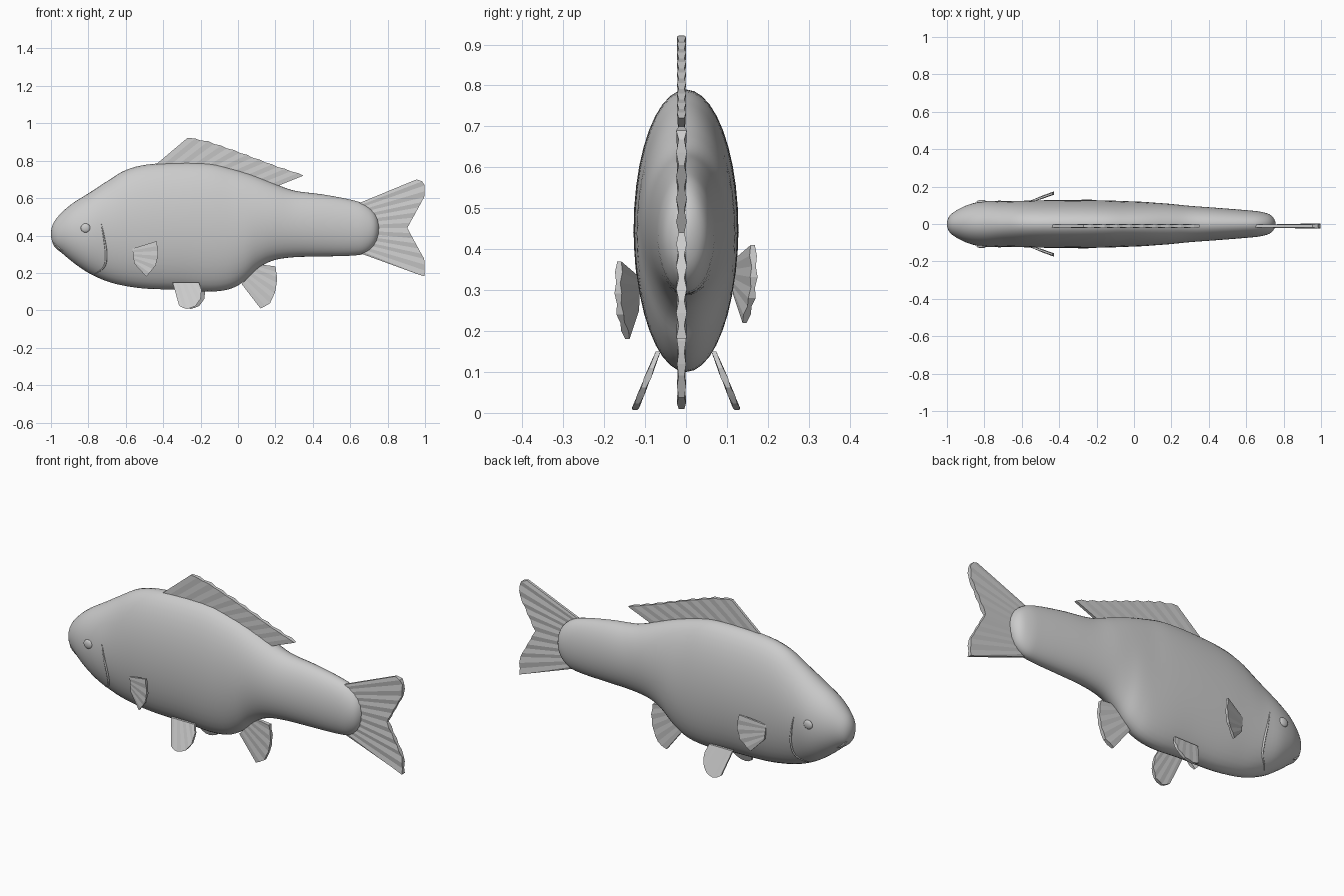
import bpy, bmesh, math
from mathutils import Vector

cube = bpy.data.objects.get("Cube")
if cube:
    bpy.data.objects.remove(cube, do_unlink=True)

grey = bpy.data.materials.new("plain grey")
grey.use_nodes = True
grey.diffuse_color = (0.6, 0.6, 0.6, 1)
grey.node_tree.nodes["Principled BSDF"].inputs["Base Color"].default_value = (0.6, 0.6, 0.6, 1)


def finish(bm, name, smooth):
    bmesh.ops.recalc_face_normals(bm, faces=bm.faces)
    mesh = bpy.data.meshes.new(name)
    bm.to_mesh(mesh)
    bm.free()
    mesh.materials.append(grey)
    for face in mesh.polygons:
        face.use_smooth = smooth
    obj = bpy.data.objects.new(name, mesh)
    bpy.context.collection.objects.link(obj)
    return obj


def spline(points, steps):
    """Smooth curve through points; the first and last are only guides."""
    pts = [Vector(p) for p in points]
    out = []
    for a, b, c, d in zip(pts, pts[1:], pts[2:], pts[3:]):
        for i in range(steps):
            t = i / steps
            out.append(b + (c - a) * t / 2 + (a * 2 - b * 5 + c * 4 - d) * t * t / 2
                       + (b * 3 - a - c * 3 + d) * t ** 3 / 2)
    return out + [pts[-2]]


def resample(points, count):
    """Evenly spaced points along a polyline."""
    pts = [Vector(p) for p in points]
    lengths = [(b - a).length for a, b in zip(pts, pts[1:])]
    out = []
    for i in range(count):
        left, k = sum(lengths) * i / (count - 1), 0
        while k < len(lengths) - 1 and left > lengths[k]:
            left -= lengths[k]
            k += 1
        out.append(pts[k].lerp(pts[k + 1], min(1, left / lengths[k])))
    return out


# Body: x, back height, belly height, half width
stations = [
    (-1, .41, .41, 0), (-.985, .47, .345, .045), (-.94, .525, .305, .078),
    (-.88, .575, .255, .105), (-.8, .625, .2, .122), (-.7, .69, .155, .122),
    (-.6, .75, .13, .124), (-.48, .78, .115, .127), (-.3, .79, .11, .128),
    (-.15, .785, .1, .126), (-.04, .76, .115, .122), (.04, .737, .16, .119),
    (.11, .712, .225, .114), (.19, .68, .267, .108), (.3, .64, .284, .097),
    (.45, .62, .288, .086), (.6, .592, .292, .074), (.68, .565, .305, .065),
    (.735, .515, .355, .045), (.757, .44, .44, 0)]


def mirror(s):
    return (s[0], s[2], s[1], -s[3])


rings = spline([mirror(stations[1])] + stations + [mirror(stations[-2])], 4)
SIDES = 40
bm = bmesh.new()
loops = []
for x, top, bottom, wide in rings[1:-1]:
    mid, high = (top + bottom) / 2, (top - bottom) / 2
    angles = [math.tau * i / SIDES for i in range(SIDES)]
    loops.append([bm.verts.new((x, wide * math.cos(a), mid + high * math.sin(a))) for a in angles])
for a, b in zip(loops, loops[1:]):
    for i in range(SIDES):
        j = (i + 1) % SIDES
        bm.faces.new((a[i], a[j], b[j], b[i]))
for loop, end in ((loops[0], rings[0]), (loops[-1], rings[-1])):
    tip = bm.verts.new((end[0], 0, end[1]))
    for i in range(SIDES):
        bm.faces.new((loop[i], loop[(i + 1) % SIDES], tip))
finish(bm, "body", True)


def skin(x, z):
    """Half width of the body at a point seen from the side."""
    for a, b in zip(rings, rings[1:]):
        if a[0] <= x <= b[0]:
            s = a.lerp(b, (x - a[0]) / (b[0] - a[0]))
            rise = (z - (s[1] + s[2]) / 2) / ((s[1] - s[2]) / 2)
            return s[3] * math.sqrt(max(0, 1 - rise * rise))
    return 0


def fin(name, base, edge, rays, depth, thin=.007, thick=.011, scallop=0):
    """Pleated fan from a base line to an outer edge, in x and z; depth gives y."""
    bm = bmesh.new()
    sheets = ([], [])
    for i, (root, tip) in enumerate(zip(resample(base, rays), resample(edge, rays))):
        half = thick if i % 2 else thin
        tip = tip + (tip - root).normalized() * (scallop if i % 2 else 0)
        for sheet, side in zip(sheets, (-1, 1)):
            sheet.append([bm.verts.new((p.x, depth(p.x, p.y) + side * h, p.y))
                          for p, h in ((root, thin), (tip, half))])
    front, back = sheets
    for sheet in sheets:
        for a, b in zip(sheet, sheet[1:]):
            bm.faces.new((a[0], a[1], b[1], b[0]))
    for i in range(rays - 1):
        for k in (0, 1):
            bm.faces.new((front[i][k], front[i + 1][k], back[i + 1][k], back[i][k]))
    for i in (0, -1):
        bm.faces.new((front[i][0], front[i][1], back[i][1], back[i][0]))
    return finish(bm, name, False)


def middle(x, z):
    return -.011


# Fins on the centre line
fin("dorsal_fin", [(-.45, .77), (-.1, .75), (.2, .66)],
    [(-.27, .922), (-.16, .9), (0, .845), (.2, .77), (.35, .72)], 19, middle, scallop=.006)
fin("tail_fin", [(.64, .57), (.64, .31)],
    [(.955, .7), (.998, .685), (.998, .61), (.905, .44), (.998, .27), (.998, .18), (.97, .19)],
    21, middle, .007, .013)
fin("anal_fin", [(.02, .14), (.12, .245)],
    [(.12, .01), (.17, .035), (.2, .1), (.21, .17), (.2, .235)], 10, middle)

# Paired fins, gill covers, eyes and mouth
gill = spline([(-.74, .52), (-.73, .46), (-.715, .38), (-.705, .3), (-.715, .235),
               (-.765, .195), (-.8, .19)], 5)
mouth = spline([(-1, .38), (-.985, .362), (-.96, .335), (-.935, .318), (-.9, .31)], 4)


def ridge(name, path, side, radius):
    curve = bpy.data.curves.new(name, "CURVE")
    curve.dimensions = "3D"
    curve.bevel_depth = radius
    curve.bevel_resolution = 2
    line = curve.splines.new("POLY")
    line.points.add(len(path) - 1)
    for i, p in enumerate(path):
        line.points[i].co = (p.x, side * skin(p.x, p.y), p.y, 1)
        line.points[i].radius = .3 + .7 * math.sin(math.pi * i / (len(path) - 1))
    curve.materials.append(grey)
    bpy.context.collection.objects.link(bpy.data.objects.new(name, curve))


for side, word in ((-1, "right"), (1, "left")):
    lift = .04 if side > 0 else 0
    shift = .02 if side > 0 else 0

    def flare(x, z):
        return side * (.118 + (x + .56) * .36)

    def splay(x, z):
        return side * (.068 + (.15 - z) * .4)

    def move(points, dx, dz):
        return [(x + dx, z + dz) for x, z in points]

    fin(word + "_pectoral_fin", move([(-.565, .33), (-.555, .25)], 0, lift),
        move([(-.435, .37), (-.425, .3), (-.44, .24), (-.49, .18)], 0, lift), 9, flare, .005, .009)
    fin(word + "_pelvic_fin", move([(-.35, .15), (-.21, .15)], shift, 0),
        move([(-.315, .025), (-.28, .005), (-.23, .02), (-.2, .06), (-.195, .11)], shift, 0),
        9, splay, .006, .009)
    ridge(word + "_gill_edge", gill, side, .006)
    ridge(word + "_mouth", mouth, side, .005)
    bm = bmesh.new()
    bmesh.ops.create_uvsphere(bm, u_segments=16, v_segments=10, radius=1)
    bmesh.ops.scale(bm, vec=(.026, .01, .024), verts=bm.verts)
    bmesh.ops.translate(bm, vec=(-.815, side * skin(-.815, .44), .44), verts=bm.verts)
    finish(bm, word + "_eye", True)
